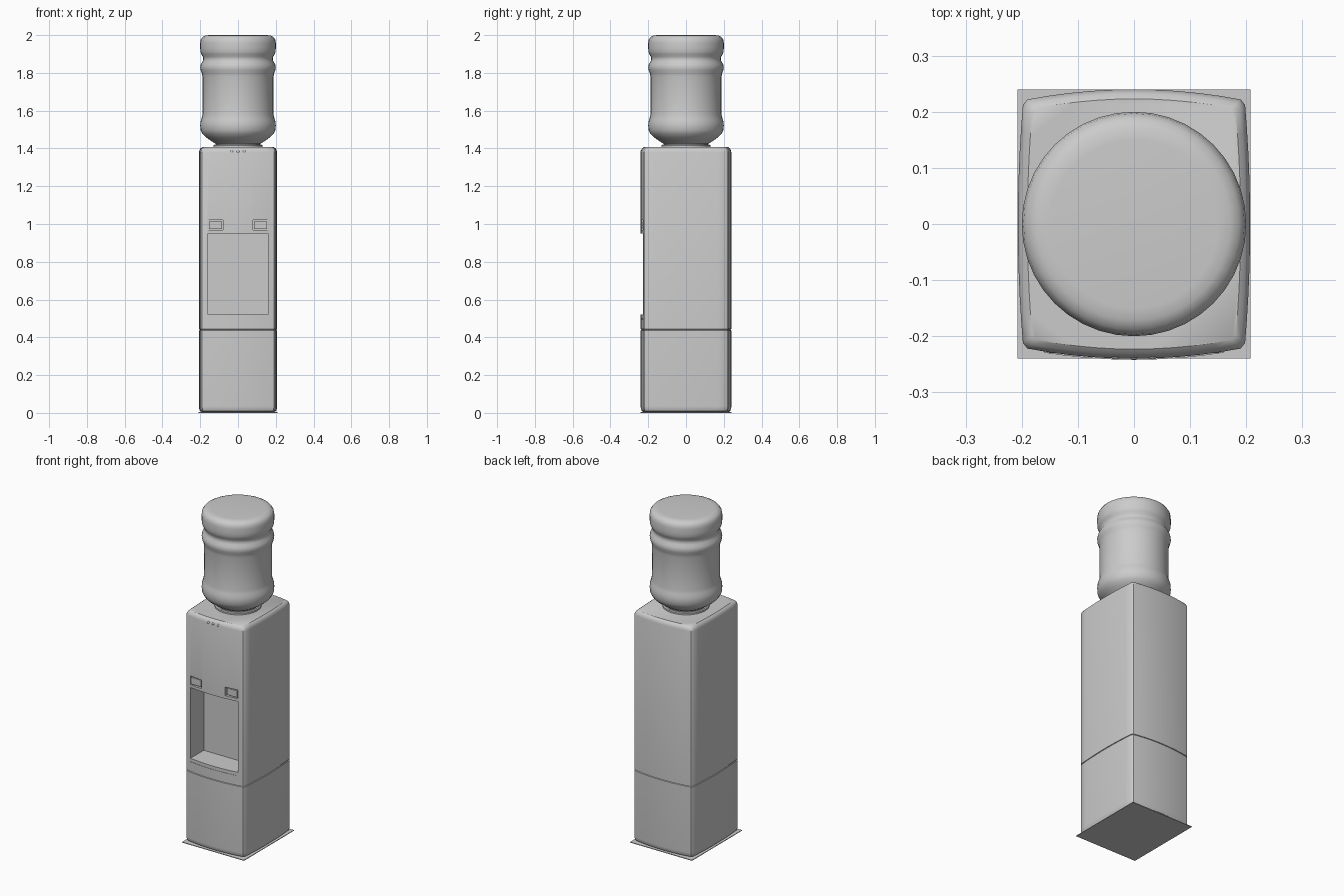
import bpy, bmesh, math
from mathutils import Matrix

cube = bpy.data.objects.get("Cube")
if cube:
    bpy.data.objects.remove(cube)

grey = bpy.data.materials.new("light grey plastic")
grey.use_nodes = True
GREY = (0.6, 0.6, 0.6, 1)
grey.diffuse_color = GREY
grey.node_tree.nodes["Principled BSDF"].inputs["Base Color"].default_value = GREY


def finish(name, bm, smooth=True):
    bmesh.ops.recalc_face_normals(bm, faces=bm.faces)
    mesh = bpy.data.meshes.new(name)
    bm.to_mesh(mesh)
    bm.free()
    mesh.materials.append(grey)
    ob = bpy.data.objects.new(name, mesh)
    bpy.context.collection.objects.link(ob)
    if smooth:
        smooth_shade(ob)
    return ob


def smooth_shade(ob):
    bpy.ops.object.select_all(action='DESELECT')
    ob.select_set(True)
    bpy.context.view_layer.objects.active = ob
    bpy.ops.object.shade_smooth_by_angle(angle=math.radians(35))


def loft(rings):
    """Skin a stack of closed rings and cap both ends."""
    bm = bmesh.new()
    rows = [[bm.verts.new(p) for p in ring] for ring in rings]
    n = len(rows[0])
    for low, high in zip(rows, rows[1:]):
        for i in range(n):
            j = (i + 1) % n
            bm.faces.new((low[i], low[j], high[j], high[i]))
    bm.faces.new(rows[0][::-1])
    bm.faces.new(rows[-1])
    return bm


def box(name, x, y, z):
    bm = bmesh.new()
    size = [b - a for a, b in (x, y, z)]
    mid = [(a + b) / 2 for a, b in (x, y, z)]
    bmesh.ops.create_cube(bm, size=1, matrix=Matrix.Translation(mid) @ Matrix.Diagonal((*size, 1)))
    return finish(name, bm, False)


def front_y(x):
    return -0.24 + 0.018 * (x / 0.19) ** 2


def footprint(inset, z):
    """Rectangle with four gently bowed sides and softened corners."""
    steps = [-1 + i / 5 for i in range(11)]
    front = [(0.19 * t, front_y(0.19 * t)) for t in steps]
    right = [(0.207 - 0.009 * t * t, 0.212 * t) for t in steps]
    half = front + right
    pts = half + [(-x, -y) for x, y in half]
    return [(x * (1 - inset / 0.207), y * (1 - inset / 0.24), z) for x, y in pts]


# Bowed cabinet with rounded rims and a seam above the lower door
profile = [(0.016, 0.004), (0.006, 0.01), (0.001, 0.022), (0, 0.035),
           (0, 0.436), (0.004, 0.438), (0.004, 0.442), (0, 0.444),
           (0, 1.38), (0.003, 1.392), (0.008, 1.4), (0.017, 1.407)]
cabinet = finish("cabinet", loft([footprint(*p) for p in profile]), False)

# Dispensing alcove and the two tap-button pockets
cutters = [box("alcove_cutter", (-0.16, 0.16), (-0.3, -0.1), (0.52, 0.95))]
for side, s in (("left", 1), ("right", -1)):
    span = sorted((0.08 * s, 0.16 * s))
    cutters.append(box(side + "_button_cutter", span, (-0.3, -0.22), (0.968, 1.02)))
bpy.context.view_layer.objects.active = cabinet
for cutter in cutters:
    mod = cabinet.modifiers.new("cut", 'BOOLEAN')
    mod.object, mod.operation, mod.solver = cutter, 'DIFFERENCE', 'EXACT'
    bpy.ops.object.modifier_apply(modifier=mod.name)
    bpy.data.objects.remove(cutter)
smooth_shade(cabinet)

# Buttons sitting in the pockets
for side, s in (("left", 1), ("right", -1)):
    span = sorted((0.086 * s, 0.154 * s))
    box(side + "_button", span, (-0.23, -0.215), (0.974, 1.014))


# Curved drip lip under the alcove
def lip_ring(x):
    y = front_y(x)
    return [(x, y - 0.002, 0.494), (x, y - 0.002, 0.5), (x, y + 0.01, 0.5), (x, y + 0.01, 0.494)]


finish("drip_lip", loft([lip_ring(-0.16 + 0.032 * i) for i in range(11)]))

# Three indicator lamps on the upper rim
for i, name in enumerate(("right", "middle", "left")):
    x = 0.033 * (i - 1)
    bm = bmesh.new()
    bmesh.ops.create_uvsphere(bm, u_segments=12, v_segments=8, radius=1, matrix=
                              Matrix.Translation((x, front_y(x) + 0.003, 1.383))
                              @ Matrix.Diagonal((0.008, 0.005, 0.007, 1)))
    finish(name + "_lamp", bm)


def lathe(name, points, sides=40):
    turn = [math.tau * i / sides for i in range(sides)]
    return finish(name, loft([[(r * math.cos(a), r * math.sin(a), z) for a in turn] for r, z in points]))


# Bottle collar and inverted water bottle
lathe("bottle_collar", [(0.13, 1.4), (0.13, 1.416), (0.125, 1.42)])
lathe("water_bottle", [(0.115, 1.41), (0.118, 1.425), (0.14, 1.438), (0.168, 1.458), (0.188, 1.477),
                       (0.198, 1.497), (0.2, 1.52), (0.199, 1.54), (0.193, 1.558), (0.188, 1.58),
                       (0.187, 1.68), (0.188, 1.78), (0.192, 1.8), (0.198, 1.815), (0.2, 1.83),
                       (0.197, 1.845), (0.188, 1.86), (0.184, 1.872), (0.186, 1.885), (0.194, 1.898),
                       (0.199, 1.912), (0.2, 1.93), (0.2, 1.96), (0.197, 1.977), (0.188, 1.99),
                       (0.172, 1.998), (0.15, 2.0)])

# Thin floor plate
box("floor_plate", (-0.208, 0.208), (-0.24, 0.24), (0, 0.004))
